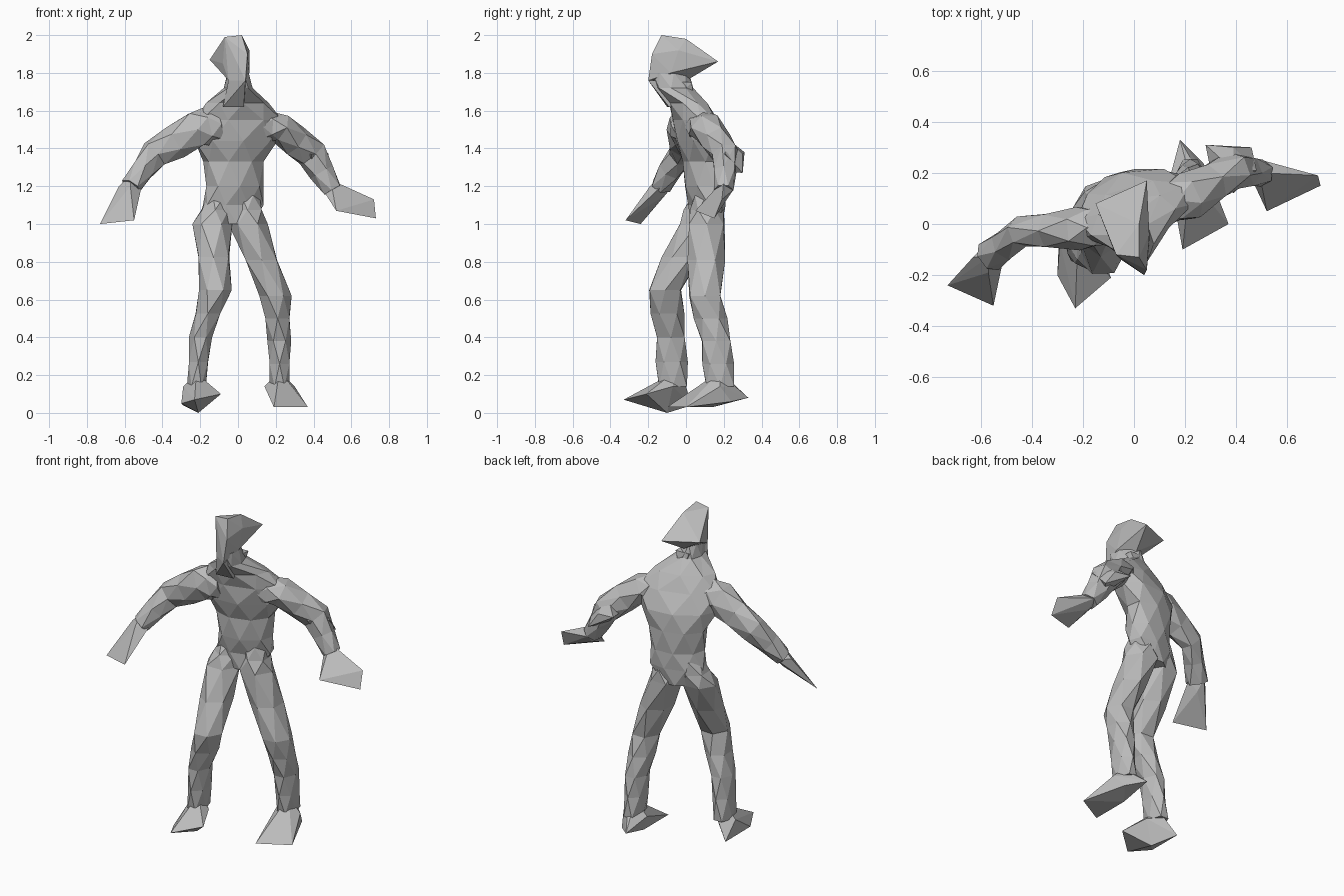
import bpy, bmesh, math, random
from mathutils import Vector

random.seed(4)
cube = bpy.data.objects.get("Cube")
if cube:
    bpy.data.objects.remove(cube)

grey = bpy.data.materials.new("plain grey")
grey.use_nodes = True
tone = (.5, .5, .5, 1)
grey.diffuse_color = tone
grey.node_tree.nodes["Principled BSDF"].inputs["Base Color"].default_value = tone

UP = Vector((0, 0, 1))


def finish(name, bm):
    bmesh.ops.recalc_face_normals(bm, faces=bm.faces)
    mesh = bpy.data.meshes.new(name)
    bm.to_mesh(mesh)
    bm.free()
    mesh.materials.append(grey)
    part = bpy.data.objects.new(name, mesh)
    bpy.context.scene.collection.objects.link(part)


def subdivide(items, steps):
    """Insert evenly spaced vectors between neighbouring ones."""
    dense = []
    for start, end in zip(items, items[1:]):
        dense += [start.lerp(end, s / steps) for s in range(steps)]
    return dense + [items[-1]]


def tube(name, joints, sizes, steps=1, sides=6, yaw=0, follow=False):
    """Faceted tube through joints; sizes are the two radii at each joint."""
    bm = bmesh.new()
    centres = subdivide([Vector(j) for j in joints], steps)
    radii = subdivide([Vector(s) for s in sizes], steps)
    last = len(centres) - 1
    loops = []
    for i, (centre, radius) in enumerate(zip(centres, radii)):
        across = Vector((math.cos(yaw), math.sin(yaw), 0))
        along = UP.cross(across)
        if follow:
            path = centres[min(i + 1, last)] - centres[max(i - 1, 0)]
            across = UP.cross(path).normalized()
            along = path.cross(across).normalized()
        loop = []
        for k in range(sides):
            angle = (k + i % 2 / 2) * math.tau / sides
            wobble = random.uniform(1, 1.1)
            offset = (across * radius.x * math.cos(angle)
                      + along * radius.y * math.sin(angle))
            loop.append(bm.verts.new(centre + offset * wobble))
        loops.append(loop)
    # Neighbouring rings are turned half a step, so triangles join them
    for i, (low, high) in enumerate(zip(loops, loops[1:])):
        for k in range(sides):
            n = (k + 1) % sides
            if i % 2 == 0:
                bm.faces.new((low[k], low[n], high[k]))
                bm.faces.new((low[n], high[n], high[k]))
            else:
                bm.faces.new((low[k], high[n], high[k]))
                bm.faces.new((low[k], low[n], high[n]))
    bm.faces.new(loops[0])
    bm.faces.new(loops[-1])
    finish(name, bm)


def hull(name, points):
    """Faceted solid wrapped around a few corner points."""
    bm = bmesh.new()
    for point in points:
        bm.verts.new(point)
    bmesh.ops.convex_hull(bm, input=bm.verts)
    loose = [v for v in bm.verts if not v.link_faces]
    bmesh.ops.delete(bm, geom=loose, context='VERTS')
    finish(name, bm)


def flare(name, joint, radius, tips):
    """Solid spreading from a small knob at a joint out to its tips."""
    knob = []
    for axis in range(3):
        for side in (-radius, radius):
            corner = Vector(joint)
            corner[axis] += side
            knob.append(corner)
    hull(name, knob + tips)


# Trunk, twisted towards the left shoulder
spine = [(-.03, .11, 1), (-.03, .11, 1.1), (-.02, .1, 1.2), (-.02, .1, 1.33),
         (-.01, .08, 1.44), (.01, .05, 1.55), (0, .01, 1.64), (0, -.06, 1.72),
         (0, -.08, 1.8)]
girth = [(.1, .08), (.16, .09), (.15, .1), (.16, .11), (.21, .12),
         (.24, .1), (.17, .09), (.07, .1), (.05, .1)]
tube("torso", spine, girth, sides=8, yaw=.3)

# Head with the pointed back
hull("head", [
    (-.07, -.12, 1.99), (.02, -.13, 2), (.02, 0, 1.98), (.06, -.04, 1.92),
    (.05, .17, 1.86), (-.15, .08, 1.87), (.05, -.18, 1.9), (.04, -.2, 1.76),
    (-.05, -.14, 1.76), (.06, -.08, 1.8), (0, .02, 1.77), (-.08, -.1, 1.85)])
hull("throat", [(.04, -.2, 1.76), (-.05, -.14, 1.76), (.05, .03, 1.75), (-.04, .03, 1.75),
                (.03, -.09, 1.62), (-.08, -.1, 1.62), (0, .05, 1.62)])

# Arms
right_wrist = (-.57, -.13, 1.2)
left_wrist = (.5, .2, 1.18)
left_elbow = (.39, .21, 1.37)
tube("right_arm", [(-.1, 0, 1.53), (-.22, -.02, 1.5), (-.44, -.03, 1.37), right_wrist],
     [(.08, .09), (.08, .1), (.06, .08), (.06, .05)], steps=2, follow=True)
tube("left_arm", [(.1, .07, 1.52), (.22, .11, 1.51), left_elbow, left_wrist],
     [(.08, .08), (.09, .08), (.07, .08), (.05, .05)], steps=2, follow=True)
flare("left_elbow_bulge", left_elbow, .09, [(.28, .31, 1.38), (.46, .3, 1.27)])

# Hands
flare("right_hand", right_wrist, .06,
      [(-.73, -.24, 1), (-.55, -.32, 1.02), (-.53, -.15, 1.17)])
flare("left_hand", left_wrist, .05,
      [(.72, .19, 1.13), (.73, .15, 1.03), (.52, .05, 1.07)])

# Legs, rising into the trunk at the hips
leg_sizes = [(.06, .07), (.1, .1), (.08, .09), (.06, .08), (.05, .08)]
right_ankle = (-.22, -.07, .14)
left_ankle = (.22, .18, .14)
tube("right_leg", [(-.1, .1, 1.15), (-.14, .06, 1), (-.12, -.11, .65),
                   (-.2, -.08, .4), right_ankle], leg_sizes, steps=2)
tube("left_leg", [(.05, .11, 1.15), (.05, .11, 1), (.2, .1, .62),
                  (.22, .16, .38), left_ankle], leg_sizes, steps=2)

# Feet
flare("right_foot", right_ankle, .07,
      [(-.23, -.33, .07), (-.09, -.21, .1), (-.3, -.2, .05), (-.21, -.1, 0),
       (-.29, .03, .04)])
flare("left_foot", left_ankle, .08,
      [(.19, -.1, .03), (.37, 0, .03), (.18, .33, .08), (.19, .14, .03),
       (.27, .24, .06)])
